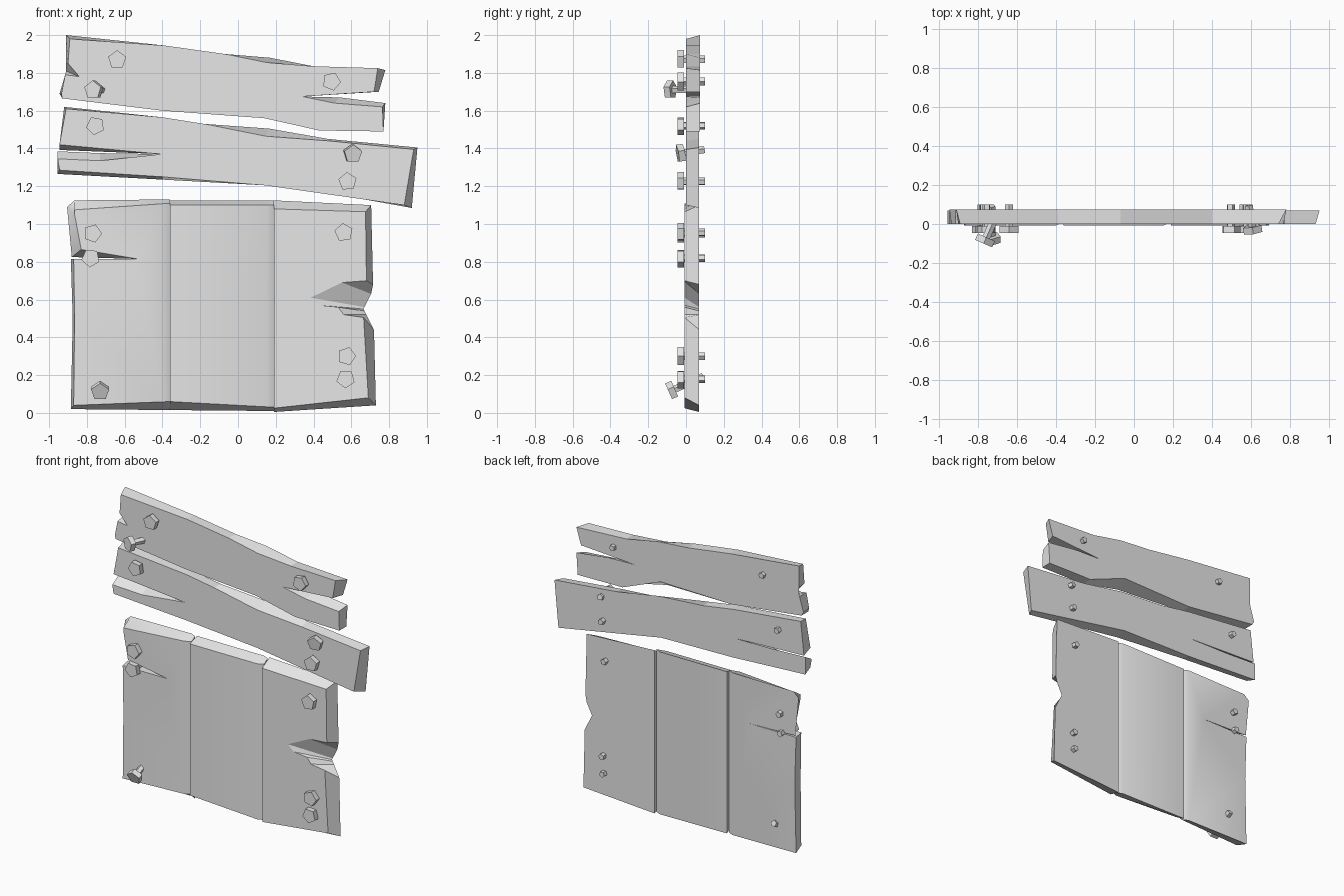
import bpy
import bmesh
import math
from mathutils import Vector, Matrix

old = bpy.data.objects.get("Cube")
if old:
    bpy.data.objects.remove(old, do_unlink=True)

# One plain grey for every part
grey = bpy.data.materials.new("plain_grey")
grey.use_nodes = True
colour = (.8, .8, .8, 1)
grey.diffuse_color = colour
grey.node_tree.nodes["Principled BSDF"].inputs["Base Color"].default_value = colour


def finish(mesh_builder, name, smooth_angle=None):
    """Turn a bmesh into a named grey object, flat or smooth shaded."""
    bmesh.ops.recalc_face_normals(mesh_builder, faces=mesh_builder.faces)
    mesh = bpy.data.meshes.new(name)
    mesh_builder.to_mesh(mesh)
    mesh_builder.free()
    mesh.materials.append(grey)
    part = bpy.data.objects.new(name, mesh)
    bpy.context.collection.objects.link(part)
    if smooth_angle:
        bpy.ops.object.select_all(action='DESELECT')
        part.select_set(True)
        bpy.context.view_layer.objects.active = part
        bpy.ops.object.shade_smooth_by_angle(angle=math.radians(smooth_angle))
    return part


def board(name, outline, front=0, back=.07, groove=0, smooth_angle=None):
    """Join a front outline (x, z) to a back outline shifted by (dx, dz).

    A groove bends the right-hand strip of the sheet inward on both sides.
    """
    bm = bmesh.new()
    front_loop, back_loop = [], []
    for x, z, *shift in outline:
        dx, dz = shift or (0, 0)
        front_loop.append(bm.verts.new((x, front, z)))
        back_loop.append(bm.verts.new((x + dx, back, z + dz)))
    bm.faces.new(front_loop)
    bm.faces.new(back_loop[::-1])
    count = len(outline)
    for i in range(count):
        j = (i + 1) % count
        bm.faces.new((front_loop[i], back_loop[i], back_loop[j], front_loop[j]))
    if groove:
        edge = max(v.co.x for v in bm.verts)
        geometry = bm.verts[:] + bm.edges[:] + bm.faces[:]
        bmesh.ops.bisect_plane(bm, geom=geometry, dist=.0001,
                               plane_co=(edge - .04, 0, 0), plane_no=(1, 0, 0))
        middle = (front + back) / 2
        for v in bm.verts:
            if v.co.x > edge - .01:
                v.co.y += groove if v.co.y < middle else -groove
    return finish(bm, name, smooth_angle)


def bolt(name, x, z, y=-.045, direction=(0, 1, 0), length=.145, turn=0):
    """Five-sided head with a thin five-sided shank along the direction."""
    bm = bmesh.new()
    head, shank = .035, length
    for radius, depth in ((.05, head), (.021, shank)):
        bmesh.ops.create_cone(bm, cap_ends=True, segments=5, radius1=radius,
                              radius2=radius, depth=depth,
                              matrix=Matrix.Translation((0, 0, depth / 2)))
    spin = Matrix.Rotation(turn, 4, 'Z')
    aim = Vector(direction).to_track_quat('Z', 'Y').to_matrix().to_4x4()
    bm.transform(Matrix.Translation((x, y, z)) @ aim @ spin)
    return finish(bm, name)


# Top plank: split right end, nicked left end
board("top_plank", [
    (-.89, 1.98, -.02, .02), (-.39, 1.945), (-.07, 1.9),
    (.15, 1.855, .02, .025), (.4, 1.835), (.74, 1.825, .04, -.01),
    (.72, 1.7, .025, 0), (.34, 1.675), (.51, 1.64, .03, .03),
    (.765, 1.62, .015, .02), (.77, 1.49), (.43, 1.495),
    (.14, 1.56, 0, .05), (-.4, 1.6), (-.93, 1.665), (-.935, 1.69, -.01, 0),
    (-.915, 1.79), (-.84, 1.78, -.07, .03), (-.9, 1.85, -.01, 0),
], back=.075)

# Lower plank: cracked left end, the crack closing toward the back
board("lower_plank", [
    (-.91, 1.61, -.01, .01), (-.4, 1.565), (-.18, 1.53),
    (.145, 1.465, .02, .04), (.48, 1.44, 0, .01), (.93, 1.395, .02, .01),
    (.88, 1.1, .04, -.015), (.14, 1.205, 0, .02), (-.4, 1.25, 0, -.015),
    (-.945, 1.285, -.01, -.02), (-.955, 1.345, 0, .04),
    (-.73, 1.335, 0, .04), (-.405, 1.37), (-.945, 1.42, 0, -.028),
])

# Metal sheet: two bent sections and a torn flat one
board("sheet_right_section", [
    (-.865, 1.075, 0, .05), (-.36, 1.11, 0, .02), (-.36, .06, 0, -.045),
    (-.87, .04, -.015, -.02), (-.865, .5, -.01, 0), (-.87, .815, -.015, 0),
    (-.53, .815), (-.83, .865, -.05, -.04), (-.865, 1.05, -.04, .04),
], front=-.008, groove=.02, smooth_angle=50)
board("sheet_middle_section", [
    (-.36, 1.1, 0, .025), (.19, 1.1, 0, .025),
    (.19, .03, 0, -.02), (-.36, .06, 0, -.045),
], front=-.008, groove=.02, smooth_angle=50)
board("sheet_left_section", [
    (.19, 1.08, 0, .045), (.675, 1.065, .03, .035), (.68, .7, .035, -.02),
    (.55, .69, .155, -.06), (.385, .61, .285, -.05), (.43, .57, .235, -.02),
    (.53, .56, .14, -.02), (.56, .52, .12, 0), (.665, .505, .055, -.065),
    (.69, .08, .04, -.04), (.19, .025, 0, -.02),
], front=-.008)

# Straight bolts through every board
straight_bolts = {
    "top_plank_right_bolt": (-.64, 1.87), "top_plank_left_bolt": (.495, 1.755),
    "lower_plank_right_bolt": (-.755, 1.52), "lower_plank_left_bolt": (.58, 1.225),
    "sheet_right_upper_bolt": (-.77, .95), "sheet_right_middle_bolt": (-.78, .82),
    "sheet_left_upper_bolt": (.56, .955), "sheet_left_middle_bolt": (.575, .3),
    "sheet_left_lower_bolt": (.57, .18),
}
for index, (name, (x, z)) in enumerate(straight_bolts.items()):
    bolt(name, x, z, turn=index * .4)

# Loose bolts leaning out of their holes
bolt("lower_plank_leaning_bolt", .61, 1.37, direction=(-.15, .95, .15))
bolt("top_plank_loose_bolt", -.77, 1.71, y=-.1, direction=(.4, .9, 0), length=.13)
bolt("sheet_loose_bolt", -.73, .11, y=-.09, direction=(0, .9, .4), length=.2)
